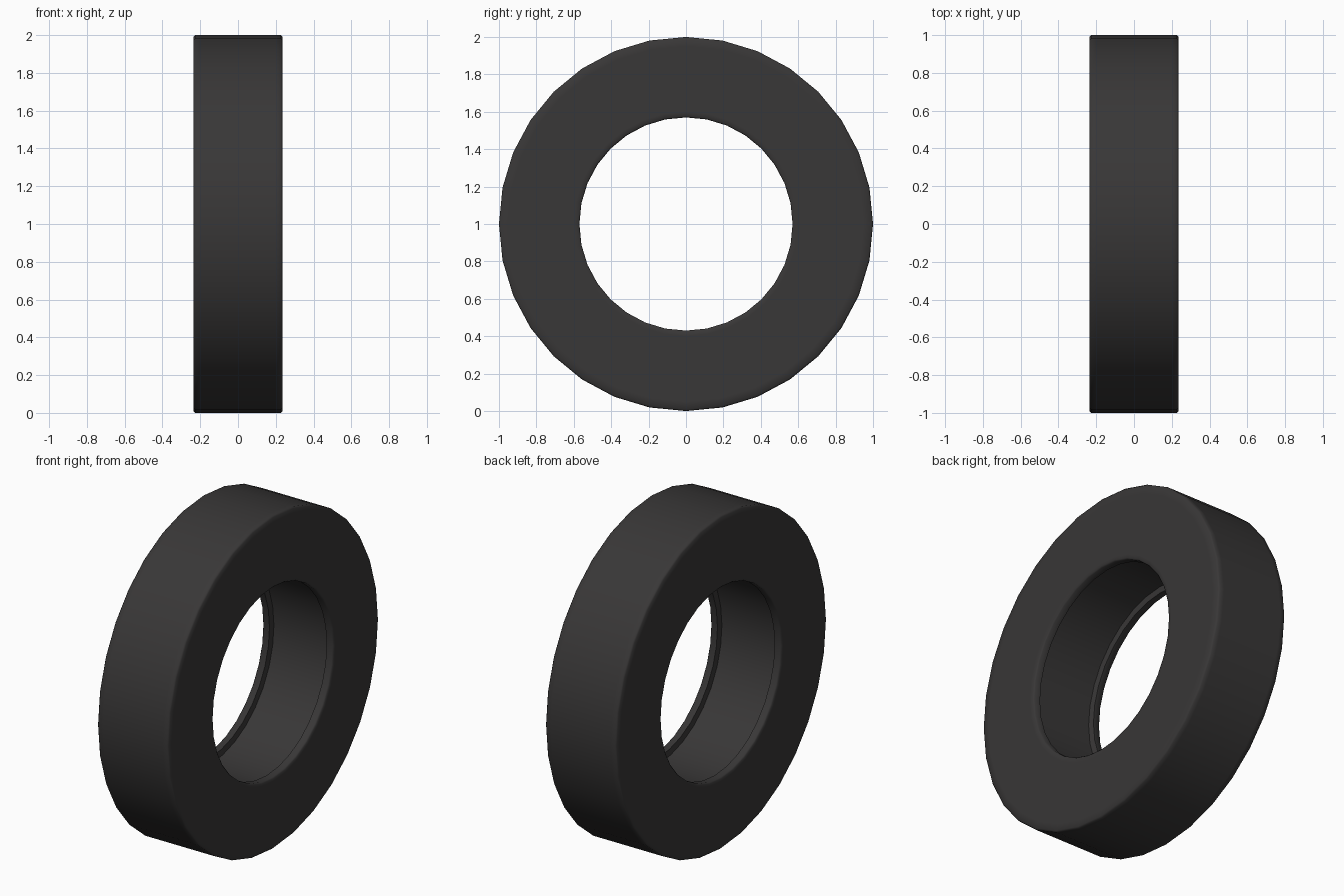
import bpy, bmesh, math

if "Cube" in bpy.data.objects:
    bpy.data.objects.remove(bpy.data.objects["Cube"])

SEGMENTS = 32

# Half cross-section (x, radius): tread, shoulder, sidewall, bead lip, inner channel
half = [(0.20, 1.0), (0.227, 1.0), (0.235, 0.992), (0.235, 0.95),
        (0.235, 0.60), (0.235, 0.577), (0.228, 0.57),
        (0.19, 0.57), (0.185, 0.605)]
profile = half + [(-x, r) for x, r in reversed(half)]

# Revolve the closed section around the x axis
bm = bmesh.new()
rings = []
for i in range(SEGMENTS):
    a = 2 * math.pi * i / SEGMENTS
    rings.append([bm.verts.new((x, r * math.cos(a), 1 + r * math.sin(a)))
                  for x, r in profile])
n = len(profile)
for i in range(SEGMENTS):
    a, b = rings[i], rings[(i + 1) % SEGMENTS]
    for j in range(n):
        k = (j + 1) % n
        bm.faces.new((a[j], a[k], b[k], b[j]))
bmesh.ops.recalc_face_normals(bm, faces=bm.faces)

mesh = bpy.data.meshes.new("tire")
bm.to_mesh(mesh)
bm.free()
tire = bpy.data.objects.new("tire", mesh)
bpy.context.collection.objects.link(tire)

# Dark rubber
rubber = bpy.data.materials.new("rubber")
rubber.diffuse_color = (0.04, 0.038, 0.038, 1)
rubber.use_nodes = True
rubber.node_tree.nodes["Principled BSDF"].inputs["Base Color"].default_value = rubber.diffuse_color
mesh.materials.append(rubber)

# Rounded shoulders stay smooth, bead step stays sharp
bpy.context.view_layer.objects.active = tire
tire.select_set(True)
bpy.ops.object.shade_smooth_by_angle(angle=math.radians(50))
